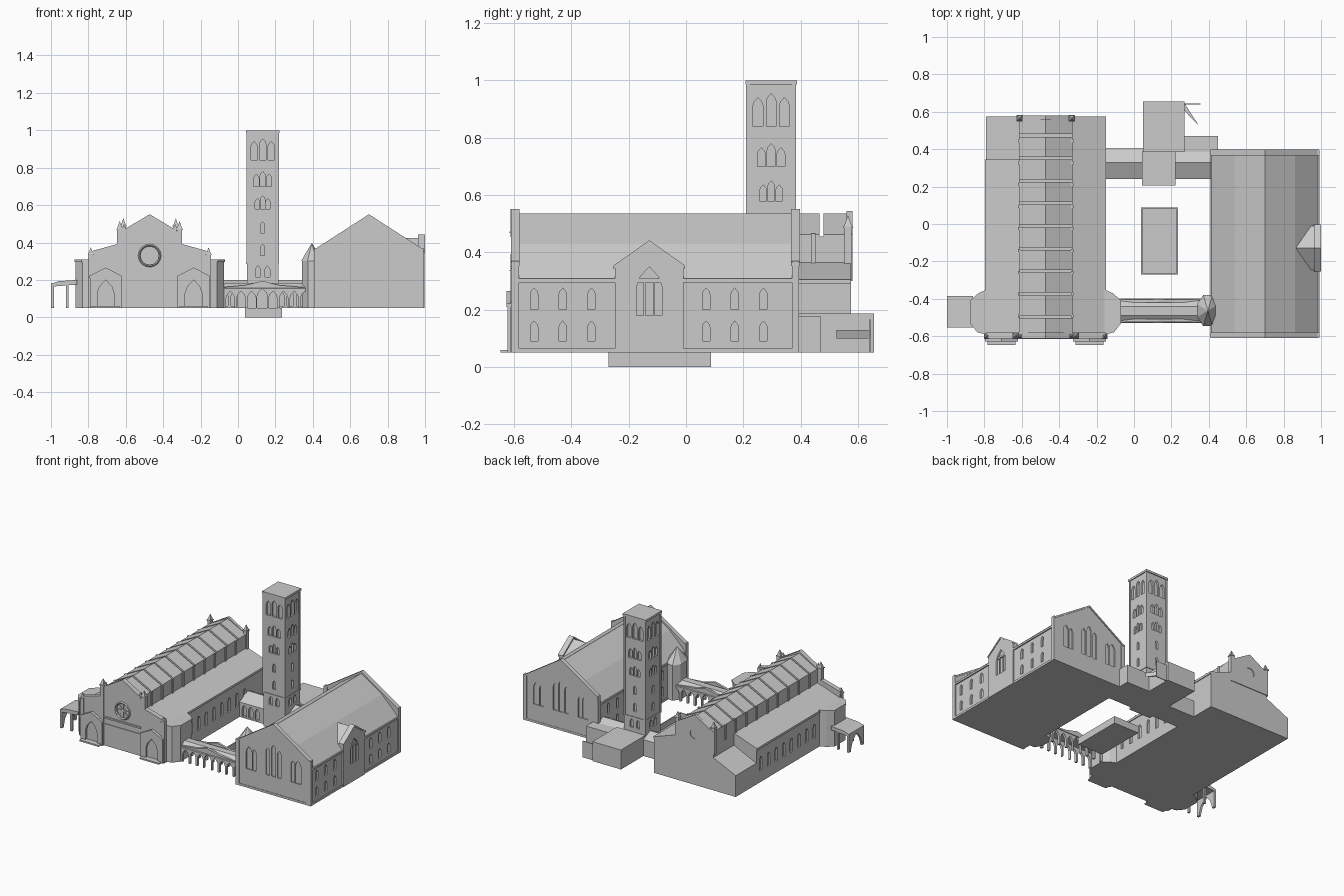
import bpy, bmesh
from math import pi, cos, sin

if "Cube" in bpy.data.objects:
    bpy.data.objects.remove(bpy.data.objects["Cube"])

G = 0.05      # ground-floor level
CX = -0.4725  # church centre line
HX = 0.70     # hall centre line


def build(name, prisms):
    """One object from extruded outlines: (points, axis, start, end)."""
    bm = bmesh.new()
    for pts, axis, a, b in prisms:
        def at(p, t):
            return {'x': (t, p[0], p[1]), 'y': (p[0], t, p[1]), 'z': (p[0], p[1], t)}[axis]
        lo = [bm.verts.new(at(p, a)) for p in pts]
        hi = [bm.verts.new(at(p, b)) for p in pts]
        bm.faces.new(lo)
        bm.faces.new(hi[::-1])
        n = len(pts)
        for i in range(n):
            bm.faces.new((lo[i], hi[i], hi[(i + 1) % n], lo[(i + 1) % n]))
    bmesh.ops.recalc_face_normals(bm, faces=bm.faces)
    me = bpy.data.meshes.new(name)
    bm.to_mesh(me)
    bm.free()
    ob = bpy.data.objects.new(name, me)
    bpy.context.collection.objects.link(ob)
    return ob


def box(x0, x1, y0, y1, z0, z1):
    return ([(x0, y0), (x1, y0), (x1, y1), (x0, y1)], 'z', z0, z1)


def arch(u, z0, w, h):
    """Pointed arch outline."""
    s = z0 + h - w * 0.8
    return [(u - w/2, z0), (u + w/2, z0), (u + w/2, s), (u + w*.36, s + w*.4),
            (u, z0 + h), (u - w*.36, s + w*.4), (u - w/2, s)]


def mirror(pts, c):
    """Complete a right-hand half outline by mirroring about u = c."""
    return pts + [(2*c - u, v) for u, v in reversed(pts) if abs(u - c) > 1e-4]


def cut(ob, prisms):
    cutter = build("cutter", prisms)
    cutter.hide_render = True
    m = ob.modifiers.new("openings", 'BOOLEAN')
    m.operation, m.solver, m.object = 'DIFFERENCE', 'EXACT', cutter
    bpy.context.view_layer.objects.active = ob
    bpy.ops.object.modifier_apply(modifier=m.name)
    bpy.data.objects.remove(cutter)


def cone(name, x, y, z, r, h, n=4, rot=pi/4, sx=1.0):
    bpy.ops.mesh.primitive_cone_add(vertices=n, radius1=r, depth=h,
                                    location=(x, y, z + h/2), rotation=(0, 0, rot))
    ob = bpy.context.object
    ob.name = name
    return ob


def pinnacle(x, y, z0, z1, w):
    build("pinnacle_shaft", [box(x - w, x + w, y - w, y + w, z0, z1 - 3*w),
                             box(x - w*1.3, x + w*1.3, y - w*1.3, y + w*1.3, z1 - 3.4*w, z1 - 3*w)])
    cone("pinnacle_spire", x, y, z1 - 3*w, w*1.5, 3*w)


def coping(name, pts, y0, y1, t=0.008):
    """Thin raised strips following a gable line."""
    ps = []
    for (u0, v0), (u1, v1) in zip(pts, pts[1:]):
        ps.append(([(u0, v0 - t), (u1, v1 - t), (u1, v1 + t/2), (u0, v0 + t/2)], 'y', y0, y1))
    return build(name, ps)


# --- Church: nave and aisles ---
R, N = -0.155, -0.33
L, M = 2*CX - R, 2*CX - N
body = build("church_body", [(mirror([(R, G), (R, .305), (N, .365), (N, .455)], CX), 'y', -.595, .345)])
cut(body, [(arch(-.51 + .3 + i*.085 - .09, .13, .028, .1), 'x', a, b)
           for i in range(8) for a, b in ((R - .012, R + .02), (L - .02, L + .012))])
build("church_back_bay", [([(L, G), (R, G), (R, .305), (N, .365), (N, .455),
                            (M, .455), (M, .28), (L, .2)], 'y', .345, .575)])
for s in (1, -1):
    ex = CX + s*(R - CX)
    build("aisle_cornice", [box(ex - .006, ex + .006, -.59, .345 if s < 0 else .575, .29, .305)])
    # clerestory openings as slim raised frames
    nx = CX + s*(N - CX)
    build("clerestory_piers", [box(nx - .006, nx + .006, -.5 + i*.117, -.484 + i*.117, .36, .465) for i in range(9)])

# nave roof in separate bays with grooves between
edges = [-.595] + [-.495 + i*.121 for i in range(9)] + [.575]
build("nave_roof_bays", [([(M, .452), (N, .452), (N, .462), (CX, .535), (M, .462)], 'y',
                          a + .007, b - .007) for a, b in zip(edges, edges[1:])])

# front facade with portals, rose window and band
front = mirror([(R, G), (R, .345), (-.305, .39), (-.315, .455), (CX, .545)], CX)
facade = build("church_facade", [(front, 'y', -.607, -.585)])
rose = [(CX + .052*cos(i*pi/8), .33 + .052*sin(i*pi/8)) for i in range(16)]
cut(facade, [(rose, 'y', -.63, -.596)])
coping("facade_coping", [(M, .462), (CX, .547), (N, .462)], -.613, -.58)
for s in (1, -1):
    coping("aisle_coping", [(CX + s*.165, .39), (CX + s*.32, .347)], -.613, -.58)
bpy.ops.mesh.primitive_torus_add(major_segments=16, minor_segments=4, major_radius=.056, minor_radius=.006,
                                 location=(CX, -.607, .33), rotation=(pi/2, 0, 0))
bpy.context.object.name = "rose_window_ring"
build("rose_tracery", [([(CX + .05*cos(a) - .003*sin(a), .33 + .05*sin(a) + .003*cos(a)),
                         (CX - .05*cos(a) - .003*sin(a), .33 - .05*sin(a) + .003*cos(a)),
                         (CX - .05*cos(a) + .003*sin(a), .33 - .05*sin(a) - .003*cos(a)),
                         (CX + .05*cos(a) + .003*sin(a), .33 + .05*sin(a) - .003*cos(a))],
                        'y', -.603, -.598) for a in (0, pi/4, pi/2, 3*pi/4)])
build("facade_band", [box(M, N, -.615, -.6, .245, .256), box(M, N, -.612, -.6, .2, .206)])
for s in (1, -1):
    px = CX + s*.235
    portal = build("portal", [(mirror([(px + .085, G), (px + .085, .215), (px, .258)], px), 'y', -.622, -.6)])
    cut(portal, [(arch(px, G - .01, .09, .16), 'y', -.65, -.606)])
    coping("portal_coping", [(px - .088, .217), (px, .262), (px + .088, .217)], -.627, -.6)
    build("portal_steps", [box(px - .075, px + .075, -.648, -.6, G, .06)])
    # half-octagonal transept on each flank
    apse = [(CX + s*u, v) for u, v in ((.31, -.355), (.355, -.375), (.397, -.41), (.397, -.53), (.36, -.575), (.31, -.585))]
    build("transept", [(apse, 'z', G, .3)])
    build("transept_cornice", [([(CX + (x - CX)*1.012, -.47 + (y + .47)*1.05) for x, y in apse], 'z', .295, .308)])
    pinnacle(CX + s*.16, -.597, G, .515, .014)
    pinnacle(CX + s*.137, -.6, .44, .5, .008)
    pinnacle(CX + s*.315, -.6, G, .375, .012)
    pinnacle(CX + s*.14, .565, .3, .53, .013)

# rear gable with round window
rear = build("church_rear_gable", [(mirror([(N, .3), (N, .462), (CX, .545)], CX), 'y', .56, .58)])
cut(rear, [([(CX + .035*cos(i*pi/6), .41 + .035*sin(i*pi/6)) for i in range(12)], 'y', .573, .6)])

# side entrance canopy
canopy = build("canopy", [([(-1, G), (-.985, G), (-.985, .165), (-.86, .175), (-.86, .2), (-.96, .193), (-1, .18)],
                           'y', -.553, -.385)])
cut(canopy, [(arch(-.469, 0, .125, .16), 'x', -1.05, -.97)])
build("canopy_posts", [box(-.92, -.905, y, y + .015, G, .18) for y in (-.553, -.4)])

# --- Hall on the right ---
hall = build("hall_body", [(mirror([(.985, G), (.985, .308), (.86, .43), (HX, .535)], HX), 'y', -.595, .385)])
cut(hall, [(arch(y, z, .026, h), 'x', a, b) for y in (-.53, -.43, -.33, .07, .17, .27)
           for z, h in ((.2, .075), (.09, .07)) for a, b in ((.972, 1.05), (.35, .426))])
gable = mirror([(.987, G), (.987, .36), (HX, .543)], HX)
lancets = [(HX - .19, .045, .16), (HX - .15, .03, .15), (HX - .045, .03, .19), (HX, .034, .22),
           (HX + .045, .03, .19), (HX + .15, .03, .15), (HX + .19, .045, .16)]
for y0, y1, c0, c1 in ((-.605, -.585, -.65, -.597), (.372, .392, .384, .44)):
    wall = build("hall_gable_wall", [(gable, 'y', y0, y1)])
    cut(wall, [(arch(x, .18, w, h), 'y', c0, c1) for x, w, h in lancets])
    coping("hall_gable_coping", [(HX - .29, .36), (HX, .547), (HX + .29, .36)], y0 - .005, y1 + .005)
    build("hall_corner_piers", [box(x - .014, x + .014, y0 - .003, y1 + .003, G, .37) for x in (.421, .979)])
build("hall_eaves", [box(x - .006, x + .006, -.59, .38, .295, .308) for x in (.415, .987)])
build("hall_plinth", [box(.408, .992, -.608, .394, G, .065)])

# cross gable on the hall's outer side
DY = -.128
build("cross_gable_roof", [(mirror([(DY + .118, .3), (DY + .118, .345), (DY, .425)], DY), 'x', .87, .98)])
bay = build("cross_gable_wall", [(mirror([(DY + .12, G), (DY + .12, .35), (DY, .437)], DY), 'x', .968, .996)])
cut(bay, [(arch(DY, .18, .09, .17), 'x', .985, 1.05)])
build("cross_gable_mullions", [box(.98, .994, y - .003, y + .003, .18, .31) for y in (DY - .017, DY + .017)])
build("cross_gable_coping", [([(DY + s*.125, .342), (DY, .43), (DY, .442), (DY + s*.125, .354)], 'x', .962, 1.0)
                             for s in (1, -1)])

# --- Octagonal stair turret ---
turret = [(.395 + .057*cos(pi/8 + i*pi/4), -.463 + .085*sin(pi/8 + i*pi/4)) for i in range(8)]
build("turret_shaft", [(turret, 'z', G, .3)])
cap = cone("turret_spire", .395, -.463, .3, 1, .098, 8, pi/8)
bpy.ops.object.transform_apply(location=False, rotation=True, scale=False)
cap.scale = (.063, .09, 1)

# --- Front arcade linking church and hall ---
AX = .13
for y0, y1 in ((-.525, -.508), (-.42, -.403)):
    wall = build("arcade_wall", [(mirror([(.36, G), (.36, .16), (.22, .172), (AX, .195)], AX), 'y', y0, y1)])
    cut(wall, [(arch(AX + i*.057, .03, .058 if i == 0 else .044, .125 if i == 0 else .11), 'y', y0 - .02, y1 + .02)
               for i in range(-4, 5)])
build("arcade_roof", [([(-.53, .153), (-.398, .153), (-.44, .183), (-.488, .183)], 'x', -.1, .4)])

# --- Rear range and its outbuildings ---
range_wall = build("rear_range", [([(.24, G), (.405, G), (.405, .165), (.33, .2), (.24, .155)], 'x', -.16, .415)])
cut(range_wall, [(arch(-.12 + i*.05, .06, .034, .08), 'y', .2, .255) for i in range(11) if not 3 <= i <= 6])
build("rear_block", [box(.048, .27, .385, .655, G, .187)])
build("rear_annex", [box(.26, .45, .385, .47, G, .178)])
build("rear_stair_flap", [([(.27, .645), (.27, .605), (.347, .525)], 'z', .1, .13),
                          box(.27, .355, .638, .644, G, .165)])

# --- Bell tower ---
TX, TY, TW = .132, .297, .084
tower = build("tower_shaft", [box(TX - TW, TX + TW, TY - TW, TY + TW, G, .985)])
rows = [(.84, .10, .034, .046), (.70, .065, .028, .034), (.58, .055, .024, .028)]
slots = [(i*step, z, w, h + (.014 if i == 0 else 0)) for z, h, w, step in rows for i in (-1, 0, 1)]
slots += [(0, .45, .022, .06), (0, .33, .022, .06), (-.025, .215, .026, .06), (.025, .215, .026, .06)]
D = TW - .014
cut(tower, [(arch(c + u, z, w, h), ax, o + a, o + b) for u, z, w, h in slots
            for ax, c, o in (('y', TX, TY), ('x', TY, TX)) for a, b in ((D, TW + .03), (-TW - .03, -D))])
build("tower_cap", [box(TX - .09, TX + .09, TY - .09, TY + .09, .985, 1.0)])
build("tower_string_course", [box(TX - .088, TX + .088, TY - .088, TY + .088, .285, .293)])
build("tower_corner_strips", [box(TX + s*.08 - .007, TX + s*.08 + .007, TY + t*.08 - .007, TY + t*.08 + .007, .293, .985)
                              for s in (1, -1) for t in (1, -1)])

# --- Sunken courtyard basin ---
basin = build("courtyard_basin", [box(.038, .235, -.27, .088, 0, .05)])
cut(basin, [box(.046, .227, -.262, .08, .008, .1)])
